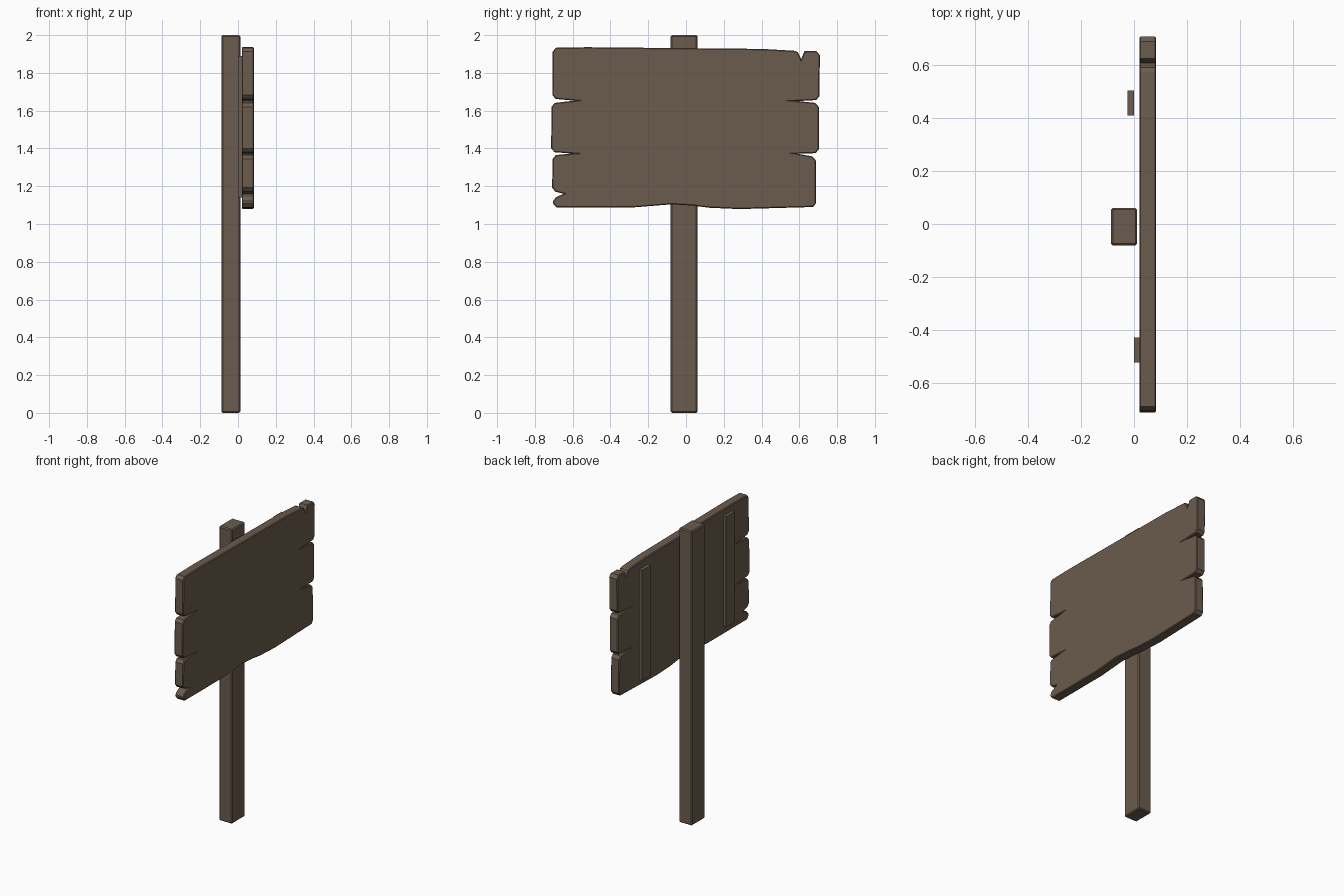
import bpy, bmesh

if "Cube" in bpy.data.objects:
    bpy.data.objects.remove(bpy.data.objects["Cube"])

wood = bpy.data.materials.new("weathered_brown_wood")
wood.diffuse_color = (0.147, 0.107, 0.077, 1)
wood.use_nodes = True
wood.node_tree.nodes["Principled BSDF"].inputs["Base Color"].default_value = wood.diffuse_color


def finish(bm, name):
    bmesh.ops.recalc_face_normals(bm, faces=bm.faces)
    mesh = bpy.data.meshes.new(name)
    bm.to_mesh(mesh)
    bm.free()
    mesh.materials.append(wood)
    obj = bpy.data.objects.new(name, mesh)
    bpy.context.collection.objects.link(obj)
    return obj


def box(name, x, y, z, bevel=0.0):
    bm = bmesh.new()
    bmesh.ops.create_cube(bm, size=1)
    for v in bm.verts:
        for i, (lo, hi) in enumerate((x, y, z)):
            v.co[i] = hi if v.co[i] > 0 else lo
    if bevel:
        bmesh.ops.bevel(bm, geom=bm.edges[:], offset=bevel, segments=1,
                        affect='EDGES')
    return finish(bm, name)


def plank_end(y0, z0, y1, z1):
    """Two chamfered corners of one plank end, from (y0, z0) to (y1, z1)."""
    s = 1 if y0 > 0 else -1          # which side of the sign
    d = 1 if z1 > z0 else -1         # direction of travel
    return [(y0 - s * 0.018, z0), (y0, z0 + d * 0.021),
            (y1, z1 - d * 0.021), (y1 - s * 0.016, z1)]


# Board outline (y, z), clockwise from the top left, with splits between planks
outline = [(-.526, 1.936), (.405, 1.927), (.574, 1.917), (.592, 1.91),
           (.610, 1.873), (.627, 1.915)]
outline += plank_end(.709, 1.915, .706, 1.656)
outline += [(.592, 1.651)]
outline += plank_end(.703, 1.641, .703, 1.375)
outline += [(.592, 1.372)]
outline += plank_end(.687, 1.358, .689, 1.09)
outline += [(.283, 1.079), (.124, 1.086), (.03, 1.098), (-.077, 1.104),
            (-.278, 1.088)]
outline += plank_end(-.704, 1.088, -.704, 1.142)
outline += [(-.648, 1.160)]
outline += plank_end(-.709, 1.171, -.706, 1.365)
outline += [(-.606, 1.373)]
outline += plank_end(-.714, 1.380, -.712, 1.641)
outline += [(-.592, 1.653)]
outline += plank_end(-.708, 1.662, -.706, 1.933)

# Sign board, extruded with a softened rim front and back
bm = bmesh.new()
face = bm.faces.new([bm.verts.new((0.02, y, z)) for y, z in outline])
new = bmesh.ops.extrude_face_region(bm, geom=[face])["geom"]
for v in new:
    if isinstance(v, bmesh.types.BMVert):
        v.co.x = 0.084
if not face.is_valid or len([f for f in bm.faces if len(f.verts) > 4]) < 2:
    bm.faces.new([v for v in bm.verts if v.co.x < 0.03])
rim = [e for e in bm.edges
       if abs(e.verts[0].co.x - e.verts[1].co.x) < 1e-5]
bmesh.ops.recalc_face_normals(bm, faces=bm.faces)
bmesh.ops.bevel(bm, geom=rim, offset=0.005, segments=1, affect='EDGES',
                clamp_overlap=True)
bmesh.ops.triangulate(bm, faces=[f for f in bm.faces if len(f.verts) > 4])
finish(bm, "sign_board")

# Post
box("post", (-.087, .012), (-.081, .061), (0, 2), 0.007)

# Battens behind the board
box("left_batten", (0.0, .021), (-.525, -.43), (1.14, 1.89))
box("right_batten", (-.024, 0.0), (.41, .505), (1.14, 1.89))
